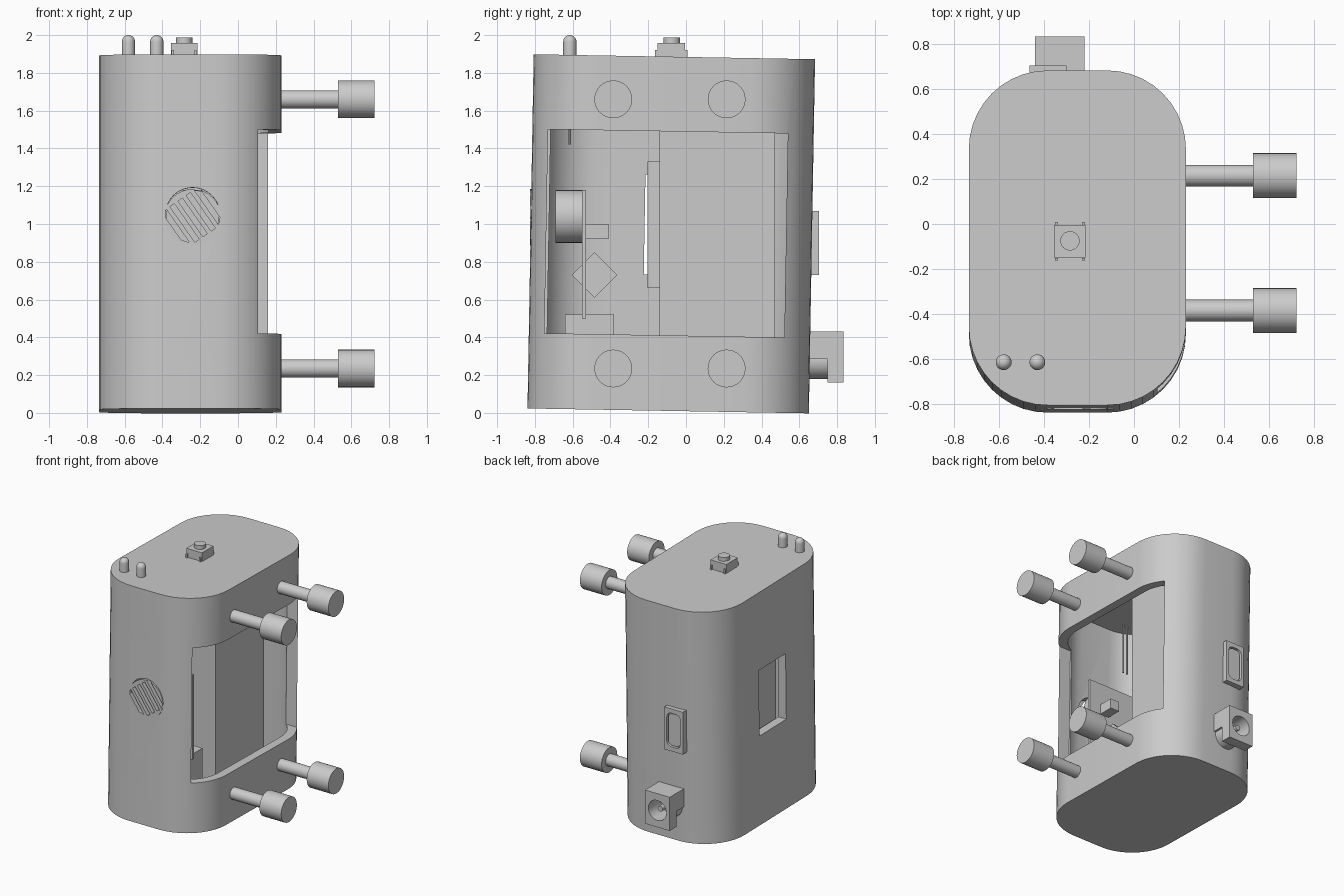
import bpy, bmesh, math
from mathutils import Matrix, Vector

if "Cube" in bpy.data.objects:
    bpy.data.objects.remove(bpy.data.objects["Cube"], do_unlink=True)

GREY = (0.6, 0.6, 0.6, 1)
grey = bpy.data.materials.new("plain grey")
grey.use_nodes = True
grey.diffuse_color = GREY
grey.node_tree.nodes["Principled BSDF"].inputs["Base Color"].default_value = GREY

TURN = {"x": Matrix.Rotation(math.pi / 2, 4, "Y"),
        "y": Matrix.Rotation(-math.pi / 2, 4, "X"), "z": Matrix()}


def finish(bm, name):
    bmesh.ops.recalc_face_normals(bm, faces=bm.faces)
    mesh = bpy.data.meshes.new(name)
    bm.to_mesh(mesh)
    bm.free()
    mesh.materials.append(grey)
    ob = bpy.data.objects.new(name, mesh)
    bpy.context.collection.objects.link(ob)
    return ob


def box(name, x, y, z):
    """Box from three (low, high) ranges."""
    bm = bmesh.new()
    bmesh.ops.create_cube(bm, size=1)
    for v in bm.verts:
        v.co = Vector([(lo + hi) / 2 + c * (hi - lo)
                       for c, (lo, hi) in zip(v.co, (x, y, z))])
    return finish(bm, name)


def rod(name, axis, start, length, r, sides=32):
    """Cylinder running from start along an axis."""
    bm = bmesh.new()
    bmesh.ops.create_cone(bm, cap_ends=True, segments=sides, radius1=r, radius2=r, depth=length)
    bmesh.ops.translate(bm, verts=bm.verts, vec=(0, 0, length / 2))
    bmesh.ops.transform(bm, verts=bm.verts, matrix=Matrix.Translation(start) @ TURN[axis])
    return finish(bm, name)


def rounded_prism(name, axis, centre, w, h, length, r, steps=8):
    """Rounded rectangle extruded both ways from its centre."""
    bm = bmesh.new()
    ring = []
    for q, (sx, sy) in enumerate([(1, 1), (-1, 1), (-1, -1), (1, -1)]):
        for i in range(steps + 1):
            a = (q + i / steps) * math.pi / 2
            ring.append(bm.verts.new((sx * (w / 2 - r) + r * math.cos(a),
                                      sy * (h / 2 - r) + r * math.sin(a), -length / 2)))
    face = bm.faces.new(ring)
    new = bmesh.ops.extrude_face_region(bm, geom=[face])["geom"]
    bmesh.ops.translate(bm, vec=(0, 0, length),
                        verts=[g for g in new if isinstance(g, bmesh.types.BMVert)])
    bmesh.ops.transform(bm, verts=bm.verts, matrix=Matrix.Translation(centre) @ TURN[axis])
    return finish(bm, name)


def combine(ob, other, operation="DIFFERENCE"):
    """Apply a boolean and discard the helper."""
    mod = ob.modifiers.new("cut", "BOOLEAN")
    mod.operation, mod.object, mod.solver = operation, other, "EXACT"
    bpy.context.view_layer.update()
    mesh = bpy.data.meshes.new_from_object(ob.evaluated_get(bpy.context.evaluated_depsgraph_get()))
    ob.modifiers.clear()
    ob.data = mesh
    bpy.data.objects.remove(other, do_unlink=True)


# Hollow case with its side opening, far window and round vent
MID = Vector((-0.252, -0.078, 0.948))
case = rounded_prism("case", "z", MID, 0.966, 1.49, 1.875, 0.35, 10)
combine(case, rounded_prism("cavity", "z", MID, 0.826, 1.35, 1.735, 0.28, 10))
combine(case, box("opening", (0, 0.5), (-0.74, 0.53), (0.41, 1.49)))
combine(case, box("window", (-0.9, -0.55), (-0.22, 0.12), (0.73, 1.26)))
VENT = Vector((-0.24, -0.76, 1.035))
combine(case, rod("vent_hole", "y", VENT - Vector((0, 0.2, 0)), 0.3, 0.145))
case.data.transform(Matrix.Translation(MID) @ Matrix.Rotation(math.radians(-1), 4, "X")
                    @ Matrix.Translation(-MID))

# Slanted vent bars, trimmed to a disc
grille = rod("vent_grille", "y", VENT - Vector((0, 0.065, 0)), 0.04, 0.15)
for i in range(-2, 3):
    slot = box("slot", (i * 0.052 - 0.014, i * 0.052 + 0.014), (-1, -0.6), (-0.115, 0.115))
    slot.data.transform(Matrix.Translation((VENT.x, 0, VENT.z))
                        @ Matrix.Rotation(math.radians(-35), 4, "Y"))
    combine(grille, slot)

# Four large-headed pegs on the open side
for level, z in (("lower", 0.235), ("upper", 1.66)):
    for place, y in (("front", -0.385), ("back", 0.215)):
        rod(f"{level}_{place}_peg", "x", (0.14, y, z), 0.42, 0.048)
        rod(f"{level}_{place}_peg_head", "x", (0.53, y, z), 0.193, 0.1)

# Domed lamps with pairs of legs
for side, x in (("right", -0.58), ("left", -0.43)):
    bm = bmesh.new()
    bmesh.ops.create_uvsphere(bm, u_segments=24, v_segments=16, radius=0.035)
    for v in bm.verts:
        if v.co.z < -0.001:
            v.co = Vector((v.co.x, v.co.y, -0.09))
            v.co.xy = v.co.xy.normalized() * 0.035 if v.co.xy.length > 0.001 else (0, 0)
    bmesh.ops.remove_doubles(bm, verts=bm.verts, dist=0.0001)
    bmesh.ops.translate(bm, verts=bm.verts, vec=(x, -0.615, 1.965))
    finish(bm, f"{side}_lamp")
    for n, dx in (("inner", 0.018), ("outer", -0.018)):
        rod(f"{side}_lamp_{n}_leg", "z", (x + dx, -0.615, 1.42), 0.47, 0.007, 8)

# Push button on the top
box("button_base", (-0.355, -0.215), (-0.15, -0.005), (1.86, 1.957))
rod("button_cap", "z", (-0.285, -0.075, 1.95), 0.037, 0.043)
for x in (-0.345, -0.225):
    for y in (-0.157, 0.002):
        box("button_lug", (x - 0.006, x + 0.006), (y - 0.006, y + 0.006), (1.86, 1.92))

# Rocker switch on the back
frame = box("switch_frame", (-0.465, -0.3), (0.6, 0.705), (0.73, 1.07))
combine(frame, rounded_prism("recess", "y", (-0.3825, 0.71, 0.9), 0.12, 0.27, 0.06, 0.04))
rounded_prism("switch_rocker", "y", (-0.3825, 0.67, 0.9), 0.105, 0.255, 0.05, 0.035)

# Power socket on the back
socket = box("socket_body", (-0.44, -0.22), (0.6, 0.75), (0.285, 0.43))
combine(socket, box("flange", (-0.44, -0.22), (0.75 - 0.001, 0.835), (0.16, 0.43)), "UNION")
combine(socket, rod("barrel", "y", (-0.33, 0.55, 0.275), 0.21, 0.095), "UNION")
combine(socket, rod("socket_hole", "y", (-0.33, 0.68, 0.295), 0.3, 0.08))
rod("socket_pin", "y", (-0.33, 0.66, 0.295), 0.14, 0.022, 16)

# Inner compartment and display panel behind the window
box("inner_compartment", (-0.6, -0.1), (-0.14, 0.47), (0.09, 1.81))
box("display_panel", (-0.655, -0.6), (-0.205, 0.2), (0.66, 1.33))

# Circuit board and its parts behind the vent
box("circuit_board", (-0.52, -0.02), (-0.55, -0.53), (0.5, 1.18))
rod("sensor_can", "y", (VENT.x, -0.69, 1.04), 0.14, 0.14)
box("board_plug", (-0.2, -0.12), (-0.53, -0.41), (0.92, 1.0))
box("board_support", (-0.5, -0.05), (-0.64, -0.38), (0.09, 0.52))
plate = rod("diamond_plate", "x", (-0.22, -0.485, 0.73), 0.02, 0.12, 4)

bpy.ops.object.select_all(action="DESELECT")
for ob in bpy.context.collection.objects:
    if ob.type == "MESH" and ob.data.materials and ob.data.materials[0] == grey:
        ob.select_set(True)
        bpy.context.view_layer.objects.active = ob
bpy.ops.object.shade_smooth_by_angle(angle=math.radians(30))
